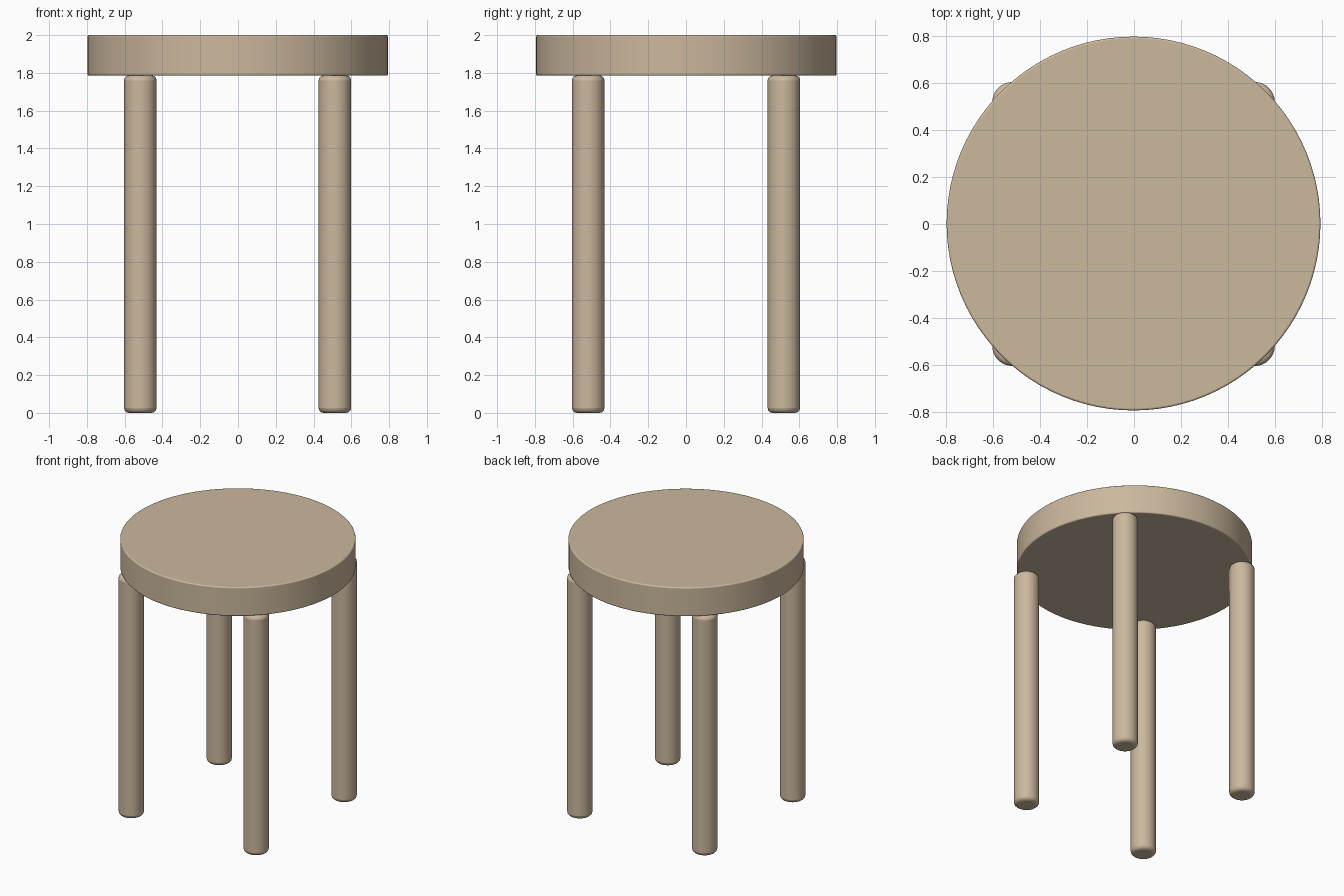
import bpy, math

if "Cube" in bpy.data.objects:
    bpy.data.objects.remove(bpy.data.objects["Cube"])

wood = bpy.data.materials.new("pale wood")
wood.diffuse_color = (0.60, 0.48, 0.34, 1)
wood.use_nodes = True
wood.node_tree.nodes["Principled BSDF"].inputs["Base Color"].default_value = wood.diffuse_color


def round_bar(name, radius, z0, z1, x, y, edge, sides):
    """Upright cylinder with softened rims."""
    bpy.ops.mesh.primitive_cylinder_add(vertices=sides, radius=radius, depth=z1 - z0,
                                        location=(x, y, (z0 + z1) / 2))
    ob = bpy.context.object
    ob.name = name
    ob.data.materials.append(wood)
    bev = ob.modifiers.new("rim", 'BEVEL')
    bev.width = edge
    bev.segments = 3
    bev.limit_method = 'ANGLE'
    bev.angle_limit = math.radians(60)
    bpy.ops.object.shade_smooth_by_angle(angle=math.radians(40))
    return ob


# Round seat
round_bar("seat", 0.795, 1.785, 2.0, -0.002, 0.002, 0.008, 96)

# Four straight legs
for side, sx in (("left", -1), ("right", 1)):
    for end, sy in (("front", -1), ("back", 1)):
        round_bar(f"{end}_{side}_leg", 0.086, 0.0, 1.787,
                  sx * 0.515 - 0.002, sy * 0.518, 0.026, 32)
